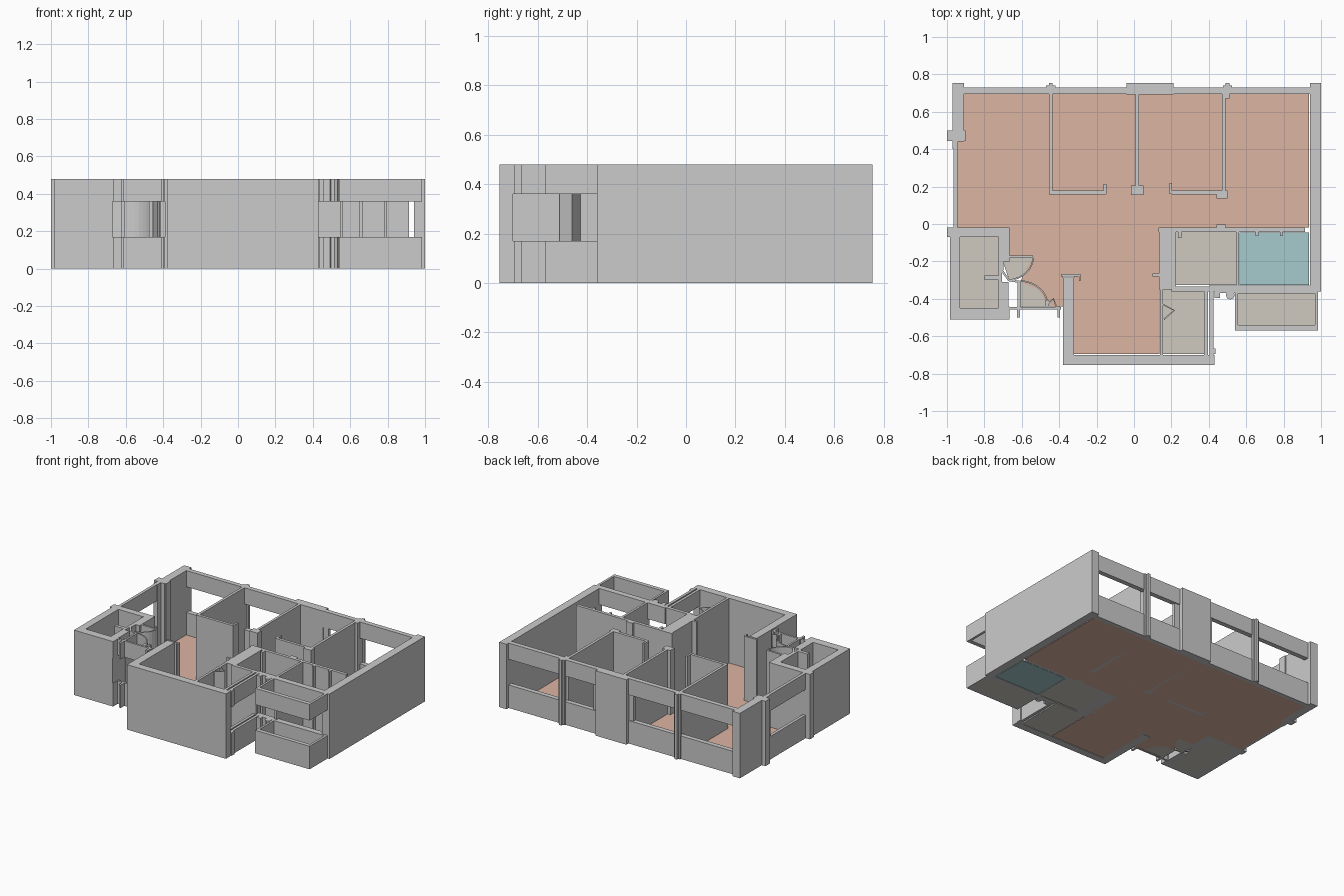
import bpy, bmesh, math

H = 0.48
FULL = [(0, H)]
BAND = [(0, 0.17), (0.36, H)]      # sill and lintel around a window opening


def finish(name, bm, mat=None):
    bmesh.ops.recalc_face_normals(bm, faces=bm.faces)
    me = bpy.data.meshes.new(name)
    bm.to_mesh(me)
    bm.free()
    ob = bpy.data.objects.new(name, me)
    bpy.context.collection.objects.link(ob)
    if mat:
        me.materials.append(mat)
    return ob


def prism(bm, pts, z0, z1):
    lo = [bm.verts.new((x, y, z0)) for x, y in pts]
    hi = [bm.verts.new((x, y, z1)) for x, y in pts]
    bm.faces.new(lo[::-1])
    bm.faces.new(hi)
    for i in range(len(pts)):
        j = (i + 1) % len(pts)
        bm.faces.new((lo[i], lo[j], hi[j], hi[i]))


def walls(name, rects, levels=FULL, mat=None):
    """Boxes from plan rectangles (x0, x1, y0, y1)."""
    bm = bmesh.new()
    for x0, x1, y0, y1 in rects:
        for z0, z1 in levels:
            prism(bm, [(x0, y0), (x1, y0), (x1, y1), (x0, y1)], z0, z1)
    return finish(name, bm, mat)


def ribbon(name, path, t=0.008, levels=FULL):
    """Thin wall following a plan path."""
    bm = bmesh.new()
    left, right = [], []
    n = len(path)
    for i, (x, y) in enumerate(path):
        a, b = path[max(i - 1, 0)], path[min(i + 1, n - 1)]
        dx, dy = b[0] - a[0], b[1] - a[1]
        l = math.hypot(dx, dy)
        ox, oy = -dy / l * t / 2, dx / l * t / 2
        left.append((x + ox, y + oy))
        right.append((x - ox, y - oy))
    for z0, z1 in levels:
        prism(bm, left + right[::-1], z0, z1)
    return finish(name, bm)


def arc(cx, cy, rx, ry, a0, a1, n=8):
    return [(cx + rx * math.cos(math.radians(a0 + (a1 - a0) * i / n)),
             cy + ry * math.sin(math.radians(a0 + (a1 - a0) * i / n))) for i in range(n + 1)]


def material(name, rgb):
    m = bpy.data.materials.new(name)
    m.diffuse_color = (*rgb, 1)
    return m


pink = material("living_floor", (0.72, 0.46, 0.36))
teal = material("bath_floor", (0.38, 0.60, 0.61))
stone = material("service_floor", (0.62, 0.59, 0.53))

# Floors
bm = bmesh.new()
prism(bm, [(-0.95, -0.02), (-0.665, -0.02), (-0.665, -0.17), (-0.54, -0.175), (-0.59, -0.27),
           (-0.61, -0.31), (-0.51, -0.35), (-0.46, -0.44), (-0.38, -0.44), (-0.38, -0.28),
           (-0.32, -0.28), (-0.32, -0.695), (0.135, -0.695), (0.135, -0.02), (0.935, -0.02),
           (0.935, 0.70), (-0.91, 0.70), (-0.91, 0.45), (-0.95, 0.45)], 0, 0.004)
finish("living_floor", bm, pink)
walls("bath_floor", [(0.565, 0.935, -0.325, -0.045)], [(0, 0.004)], teal)
walls("service_floors", [(-0.93, -0.725, -0.45, -0.07), (0.225, 0.545, -0.325, -0.04),
                         (0.155, 0.375, -0.695, -0.35), (0.555, 0.97, -0.54, -0.37)],
      [(0, 0.004)], stone)
bm = bmesh.new()
prism(bm, [(-0.71, -0.175)] + arc(-0.68, -0.18, 0.14, 0.12, 0, -85), 0, 0.004)
prism(bm, [(-0.61, -0.44)] + arc(-0.61, -0.44, 0.15, 0.135, 0, 90), 0, 0.004)
finish("door_swing_floors", bm, stone)

# Back wall: window bands between full-height piers
walls("back_window_walls", [(-0.91, 0.945, 0.695, 0.73)], BAND)
walls("back_piers", [(-0.04, 0.21, 0.693, 0.755), (-0.455, -0.435, 0.67, 0.755),
                     (-0.47, -0.42, 0.725, 0.74), (0.49, 0.51, 0.67, 0.755),
                     (0.475, 0.525, 0.725, 0.74), (-0.97, -0.91, 0.44, 0.755),
                     (-0.075, -0.04, 0.70, 0.722), (0.21, 0.25, 0.70, 0.722)])

# Outer side walls
walls("right_wall", [(0.94, 1.0, -0.36, 0.755)])
walls("left_window_wall", [(-0.965, -0.943, -0.03, 0.45)], BAND)
walls("left_pier", [(-1.0, -0.90, 0.445, 0.50), (-0.97, -0.94, 0.40, 0.45)])

# Left shaft room
walls("shaft_room", [(-1.0, -0.665, -0.07, -0.02), (-0.985, -0.93, -0.51, -0.07),
                     (-0.93, -0.67, -0.51, -0.45), (-0.725, -0.665, -0.20, -0.07),
                     (-0.725, -0.707, -0.31, -0.20), (-0.725, -0.67, -0.45, -0.31),
                     (-0.80, -0.725, -0.30, -0.275)])

# Bottom room
walls("bottom_room", [(-0.38, -0.32, -0.70, -0.285), (-0.38, 0.43, -0.755, -0.70),
                      (-0.39, -0.285, -0.28, -0.268), (-0.295, -0.285, -0.305, -0.27),
                      (0.135, 0.225, -0.35, -0.02), (0.138, 0.156, -0.70, -0.35),
                      (0.10, 0.14, -0.28, -0.265)])

# Entry: front window wall, posts and two door swings
walls("entry_front", [(-0.68, -0.39, -0.458, -0.443), (-0.68, -0.665, -0.51, -0.44),
                      (-0.625, -0.61, -0.50, -0.44), (-0.41, -0.395, -0.50, -0.44)], BAND)
walls("entry_door_post", [(-0.475, -0.455, -0.44, -0.41)])
ribbon("entry_door_upper_leaf", [(-0.71, -0.175), (-0.54, -0.175)], 0.014)
ribbon("entry_door_upper_arc", arc(-0.68, -0.18, 0.14, 0.12, 0, -85))
ribbon("entry_door_side", [(-0.70, -0.19), (-0.705, -0.25), (-0.67, -0.30), (-0.61, -0.31)], 0.012)
ribbon("entry_door_lower_arc", arc(-0.61, -0.44, 0.15, 0.135, 0, 90))
ribbon("entry_door_lower_leaf", [(-0.615, -0.305), (-0.615, -0.445)], 0.014)
ribbon("entry_door_catch", [(-0.465, -0.43), (-0.43, -0.40), (-0.415, -0.445)])

# Bedroom partitions
walls("bedroom_partitions", [(-0.455, -0.435, 0.157, 0.70), (-0.455, -0.15, 0.157, 0.178),
                             (-0.162, -0.148, 0.16, 0.215), (0.008, 0.027, 0.16, 0.70),
                             (-0.015, 0.05, 0.155, 0.205), (0.47, 0.49, 0.145, 0.70),
                             (0.20, 0.50, 0.157, 0.178), (0.19, 0.204, 0.16, 0.22),
                             (0.44, 0.50, 0.137, 0.175)])

# Bathroom partitions
walls("bathroom_partitions", [(0.13, 0.915, -0.043, -0.02), (0.545, 0.562, -0.35, -0.03),
                              (0.44, 0.49, -0.025, -0.002), (0.235, 0.255, -0.075, -0.04),
                              (0.65, 0.665, -0.065, -0.04), (0.78, 0.795, -0.065, -0.04),
                              (0.20, 0.40, -0.36, -0.335)])
walls("bathroom_window_wall", [(0.40, 0.95, -0.36, -0.328)], BAND)

# Small room: side window wall, corner posts and door wedge
walls("small_room_window_wall", [(0.375, 0.395, -0.70, -0.35), (0.405, 0.425, -0.70, -0.35),
                                 (0.41, 0.435, -0.695, -0.665), (0.43, 0.46, -0.395, -0.36),
                                 (0.46, 0.545, -0.37, -0.355)], BAND)
bm = bmesh.new()
for z0, z1 in BAND:
    prism(bm, arc(0.515, -0.38, 0.024, 0.024, 0, 315, 7), z0, z1)
finish("corner_post", bm)
ribbon("small_room_door", [(0.155, -0.43), (0.215, -0.462), (0.16, -0.51)])

# Balcony: parapet and upper band
walls("balcony", [(0.54, 0.985, -0.57, -0.54), (0.54, 0.556, -0.54, -0.355),
                  (0.968, 0.985, -0.54, -0.355), (0.54, 0.985, -0.372, -0.355)], BAND)
